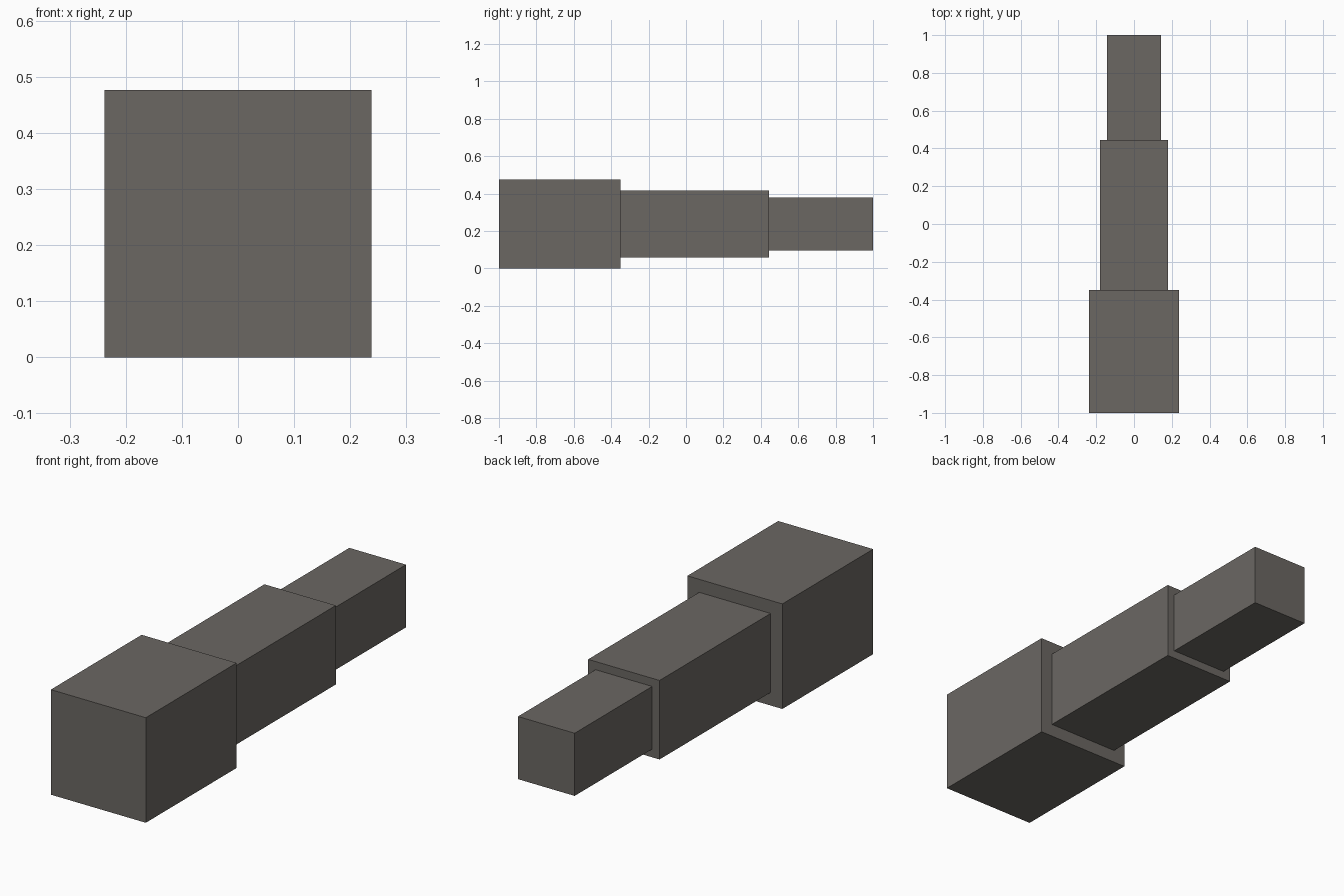
import bpy

if "Cube" in bpy.data.objects:
    bpy.data.objects.remove(bpy.data.objects["Cube"])

# One dark warm grey for the whole model
grey = bpy.data.materials.new("warm_dark_grey")
grey.diffuse_color = (0.147, 0.136, 0.124, 1.0)
grey.use_nodes = True
grey.node_tree.nodes["Principled BSDF"].inputs["Base Color"].default_value = grey.diffuse_color

AXIS_Z = 0.238  # shared centre line of the square sections


def square_section(name, half_width, y_front, y_back):
    """Square block running along y, centred on the shared axis."""
    bpy.ops.mesh.primitive_cube_add(size=1, location=(0, (y_front + y_back) / 2, AXIS_Z))
    block = bpy.context.object
    block.name = name
    block.scale = (2 * half_width, y_back - y_front, 2 * half_width)
    bpy.ops.object.transform_apply(location=False, rotation=False, scale=True)
    block.data.materials.append(grey)
    return block


# Three telescoping sections, widest at the front
square_section("front_section", 0.238, -1.0, -0.35)
square_section("middle_section", 0.179, -0.35, 0.445)
square_section("rear_section", 0.142, 0.445, 1.0)
